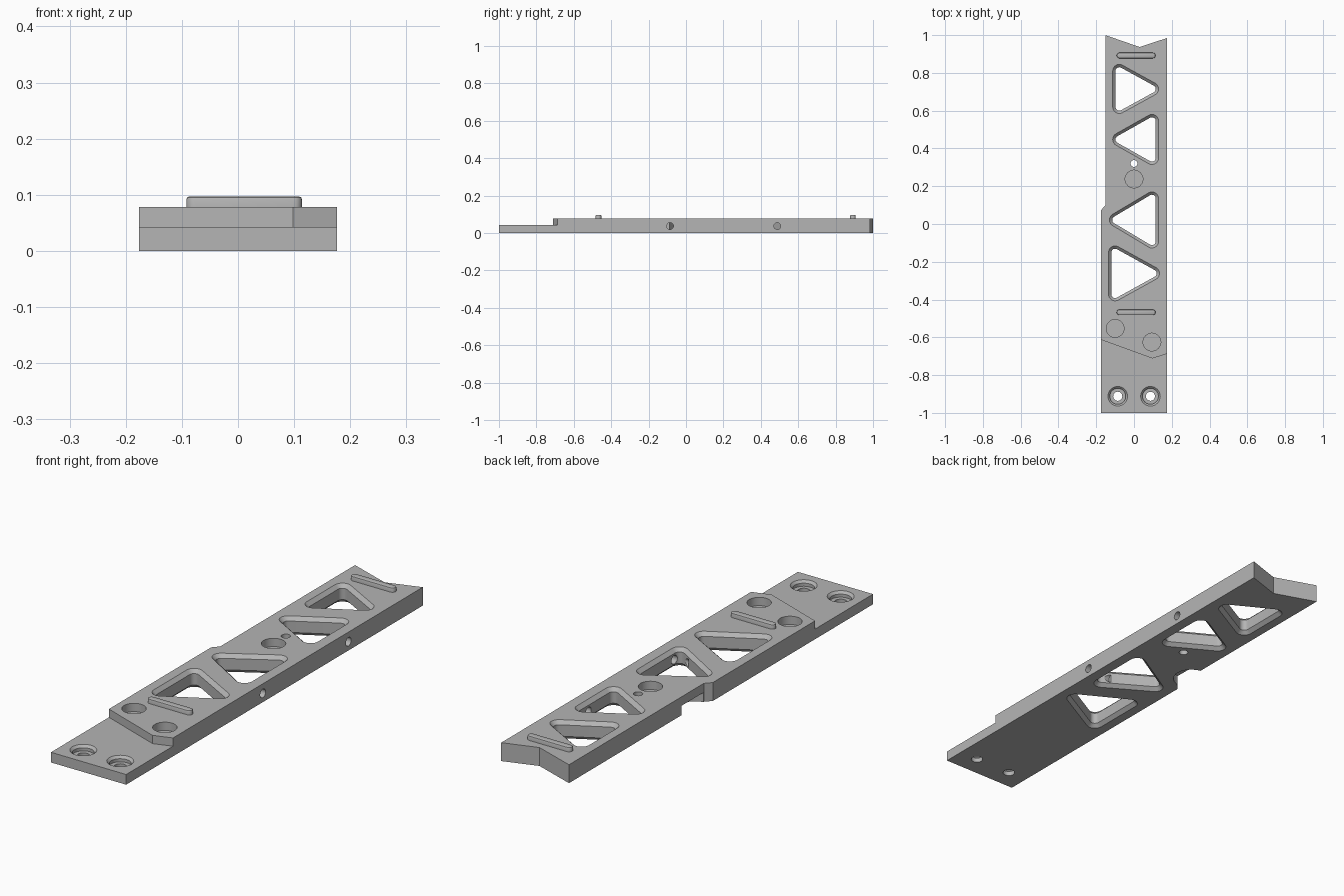
import bpy, bmesh, math
from mathutils import Matrix

if "Cube" in bpy.data.objects:
    bpy.data.objects.remove(bpy.data.objects["Cube"])

grey = bpy.data.materials.new("machined grey")
grey.use_nodes = True
colour = (0.46, 0.46, 0.46, 1)
grey.diffuse_color = colour
grey.node_tree.nodes["Principled BSDF"].inputs["Base Color"].default_value = colour

TOP, LOW = 0.078, 0.043


def loft(name, rings, matrix=Matrix()):
    """Closed solid through a stack of equal-length rings of 3D points."""
    bm = bmesh.new()
    loops = [[bm.verts.new(p) for p in ring] for ring in rings]
    n = len(loops[0])
    for a, b in zip(loops, loops[1:]):
        for i in range(n):
            j = (i + 1) % n
            bm.faces.new((a[i], a[j], b[j], b[i]))
    bm.faces.new(loops[0][::-1])
    bm.faces.new(loops[-1])
    bm.transform(matrix)
    bmesh.ops.recalc_face_normals(bm, faces=bm.faces)
    mesh = bpy.data.meshes.new(name)
    bm.to_mesh(mesh)
    bm.free()
    mesh.materials.append(grey)
    obj = bpy.data.objects.new(name, mesh)
    bpy.context.collection.objects.link(obj)
    return obj


def prism(name, outline, z0, z1):
    return loft(name, [[(x, y, z) for x, y in outline] for z in (z0, z1)])


def rounded(name, centres, levels, matrix=Matrix(), steps=32):
    """Solid whose section is a band around anticlockwise centres; levels are (z, radius)."""
    n = len(centres)
    arcs = []
    for i, (x, y) in enumerate(centres):
        if n == 1:
            arcs += [(x, y, math.tau * k / steps) for k in range(steps)]
            continue
        px, py = centres[i - 1]
        nx, ny = centres[(i + 1) % n]
        start = math.atan2(y - py, x - px) - math.pi / 2
        end = math.atan2(ny - y, nx - x) - math.pi / 2
        sweep = (end - start) % math.tau
        arcs += [(x, y, start + sweep * k / 8) for k in range(9)]
    rings = [[(x + r * math.cos(a), y + r * math.sin(a), z) for x, y, a in arcs]
             for z, r in levels]
    return loft(name, rings, matrix)


# Plate body with a jogged side and a notched rear end
plate = prism("plate", [(-0.176, -1), (0.176, -1), (0.176, 0.985), (0.03, 0.937),
                        (-0.152, 1), (-0.152, 0.098), (-0.176, 0.072)], 0, TOP)
cutters = []

# Lowered front tongue with an angled shoulder
cutters.append(prism("tongue_cut", [(-0.3, -1.1), (0.3, -1.1), (0.3, -0.645),
                                    (0.098, -0.712), (-0.3, -0.567)], LOW, 0.2))

# Rounded triangular windows, chamfered on both faces: base x, apex x, y range
window_levels = [(-0.01, 0.045), (0.015, 0.02), (TOP - 0.015, 0.02), (TOP + 0.01, 0.045)]
for base, apex, y0, y1 in [(-0.078, 0.095, 0.62, 0.81), (0.095, -0.078, 0.35, 0.545),
                           (0.095, -0.095, -0.092, 0.135), (-0.1, 0.1, -0.372, -0.151)]:
    corners = [(base, y0), (apex, (y0 + y1) / 2), (base, y1)]
    if base > apex:
        corners.reverse()
    cutters.append(rounded("window_cut", corners, window_levels))

# Blind round pockets
for spot in [(-0.1, -0.553), (0.095, -0.625), (0, 0.238)]:
    cutters.append(rounded("pocket_cut", [spot], [(LOW, 0.047), (0.1, 0.047)]))

# Small through hole
cutters.append(rounded("pin_cut", [(0, 0.32)], [(-0.05, 0.018), (0.1, 0.018)]))

# Counterbored screw holes in the tongue
for x in (-0.086, 0.087):
    cutters.append(rounded("screw_cut", [(x, -0.912)],
                           [(-0.05, 0.024), (0.02, 0.024), (0.02, 0.042),
                            (LOW - 0.01, 0.042), (LOW + 0.01, 0.062)]))

# Cross holes through the right rail into the windows
for y in (-0.085, 0.488):
    place = Matrix.Translation((0.05, y, 0.037)) @ Matrix.Rotation(math.pi / 2, 4, "Y")
    cutters.append(rounded("cross_cut", [(0, 0)], [(0, 0.018), (0.2, 0.018)], place))

# Rounded recess under the jogged side
cutters.append(rounded("recess_cut", [(-0.165, 0.175)], [(-0.05, 0.075), (0.04, 0.075)]))

# Apply the cuts, then drop the cutters
for cutter in cutters:
    mod = plate.modifiers.new("cut", "BOOLEAN")
    mod.operation, mod.solver, mod.object = "DIFFERENCE", "EXACT", cutter
    cutter.hide_render = True
graph = bpy.context.evaluated_depsgraph_get()
result = bpy.data.meshes.new_from_object(plate.evaluated_get(graph))
plate.modifiers.clear()
plate.data = result
result.materials.clear()
result.materials.append(grey)
for face in result.polygons:
    face.material_index = 0
for cutter in cutters:
    bpy.data.objects.remove(cutter)

# Raised locating bars with softened top edges
parts = [plate]
for name, y in (("front_bar", -0.468), ("rear_bar", 0.892)):
    parts.append(rounded(name, [(-0.077, y), (0.099, y)],
                         [(TOP - 0.004, 0.015), (0.092, 0.015), (0.0955, 0.0135), (0.097, 0.01)]))

# Smooth the round walls and keep the edges sharp
bpy.ops.object.select_all(action="DESELECT")
for part in parts:
    part.select_set(True)
bpy.context.view_layer.objects.active = plate
bpy.ops.object.shade_smooth_by_angle(angle=math.radians(30))
